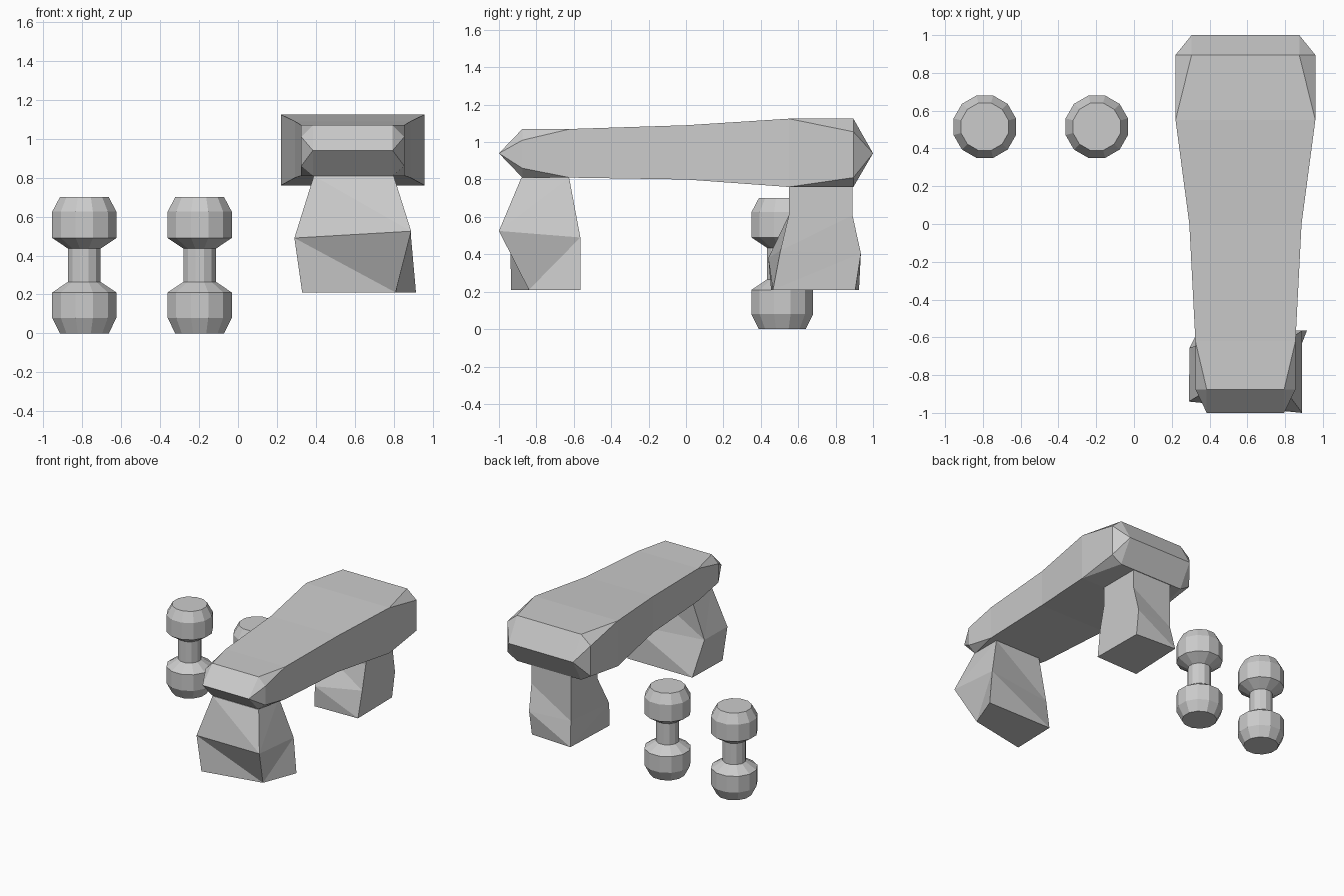
import bpy, bmesh, math

cube = bpy.data.objects.get("Cube")
if cube:
    bpy.data.objects.remove(cube)

grey = bpy.data.materials.new("plain_grey")
grey.use_nodes = True
grey.diffuse_color = (0.6, 0.6, 0.6, 1)
grey.node_tree.nodes["Principled BSDF"].inputs["Base Color"].default_value = (0.6, 0.6, 0.6, 1)


def finish(name, bm):
    bmesh.ops.recalc_face_normals(bm, faces=bm.faces)
    mesh = bpy.data.meshes.new(name)
    bm.to_mesh(mesh)
    bm.free()
    mesh.materials.append(grey)
    obj = bpy.data.objects.new(name, mesh)
    bpy.context.collection.objects.link(obj)
    return obj


CX = 0.59  # centre line of the bench


def section(bm, y, half, low, high):
    """Rectangular cross-section of the seat."""
    corners = ((-1, low), (1, low), (1, high), (-1, high))
    return [bm.verts.new((CX + s * half, y, z)) for s, z in corners]


def pointed_end(bm, ring, y, tip_y, half, side_low, side_high, tip_z):
    """Wedge end with cut corners, closing the seat beyond a section."""
    low, high = ring[0].co.z, ring[2].co.z
    wide = ring[1].co.x - CX
    top, tip, base = [], [], []
    for s, r_low, r_high in ((-1, ring[0], ring[3]), (1, ring[1], ring[2])):
        t = bm.verts.new((CX + s * half, y, high))
        m = bm.verts.new((CX + s * half, tip_y, tip_z))
        b = bm.verts.new((CX + s * half, y, low))
        su = bm.verts.new((CX + s * wide, y, side_high))
        sl = bm.verts.new((CX + s * wide, y, side_low))
        for f in ((r_high, su, sl, r_low), (r_high, t, su), (t, m, su),
                  (m, sl, su), (m, b, sl), (r_low, sl, b)):
            bm.faces.new(f)
        top.append(t)
        tip.append(m)
        base.append(b)
    rows = ((ring[3], ring[2]), top, tip, base, (ring[0], ring[1]))
    for a, b in zip(rows, rows[1:]):
        bm.faces.new((a[0], a[1], b[1], b[0]))


# Seat: three box sections between two pointed ends
bm = bmesh.new()
rings = [section(bm, -0.62, 0.265, 0.81, 1.07),
         section(bm, 0.0, 0.297, 0.80, 1.09),
         section(bm, 0.55, 0.37, 0.76, 1.125)]
for a, b in zip(rings, rings[1:]):
    for i in range(4):
        j = (i + 1) % 4
        bm.faces.new((a[i], a[j], b[j], b[i]))
pointed_end(bm, rings[0], -0.875, -1.0, 0.205, 0.86, 1.01, 0.94)
pointed_end(bm, rings[-1], 0.895, 1.0, 0.285, 0.81, 1.055, 0.94)
finish("bench_seat", bm)


def leg(name, levels):
    """Twisted block: rings ordered front right, front left, back left, back right."""
    bm = bmesh.new()
    rings = [[bm.verts.new(p) for p in level] for level in levels]
    bm.faces.new(rings[0])
    bm.faces.new(rings[-1])
    for a, b in zip(rings, rings[1:]):
        for i in range(4):
            j = (i + 1) % 4
            if i % 2 == 0:
                tris = ((a[i], a[j], b[j]), (a[i], b[j], b[i]))
            else:
                tris = ((a[i], a[j], b[i]), (a[j], b[j], b[i]))
            for t in tris:
                bm.faces.new(t)
    return finish(name, bm)


def rect(x0, x1, y0, y1, z):
    return [(x0, y0, z), (x1, y0, z), (x1, y1, z), (x0, y1, z)]


leg("front_leg", [
    rect(0.39, 0.80, -0.88, -0.625, 0.81),
    [(0.29, -0.94, 0.49), (0.89, -1.0, 0.525), (0.89, -0.565, 0.49), (0.295, -0.655, 0.49)],
    [(0.33, -0.935, 0.21), (0.81, -0.84, 0.21), (0.915, -0.565, 0.21), (0.34, -0.565, 0.21)],
])
leg("rear_leg", [
    rect(0.40, 0.75, 0.55, 0.89, 0.77),
    rect(0.40, 0.75, 0.55, 0.89, 0.61),
    [(0.375, 0.44, 0.38), (0.75, 0.505, 0.42), (0.74, 0.935, 0.405), (0.40, 0.89, 0.40)],
    [(0.36, 0.455, 0.21), (0.74, 0.465, 0.21), (0.735, 0.905, 0.21), (0.38, 0.925, 0.21)],
])

# Dumbbells: faceted turned profile, standing on end
PROFILE = ((0.130, 0.0), (0.171, 0.08), (0.171, 0.21), (0.086, 0.265),
           (0.086, 0.435), (0.171, 0.49), (0.171, 0.625), (0.130, 0.70))
SIDES = 12


def dumbbell(name, x, y):
    bm = bmesh.new()
    rings = []
    for r, z in PROFILE:
        angles = [(i + 0.5) * math.tau / SIDES for i in range(SIDES)]
        rings.append([bm.verts.new((x + r * math.cos(a), y + r * math.sin(a), z)) for a in angles])
    bm.faces.new(rings[0])
    bm.faces.new(rings[-1])
    for a, b in zip(rings, rings[1:]):
        for i in range(SIDES):
            j = (i + 1) % SIDES
            bm.faces.new((a[i], a[j], b[j], b[i]))
    return finish(name, bm)


dumbbell("right_dumbbell", -0.79, 0.515)
dumbbell("left_dumbbell", -0.197, 0.515)
